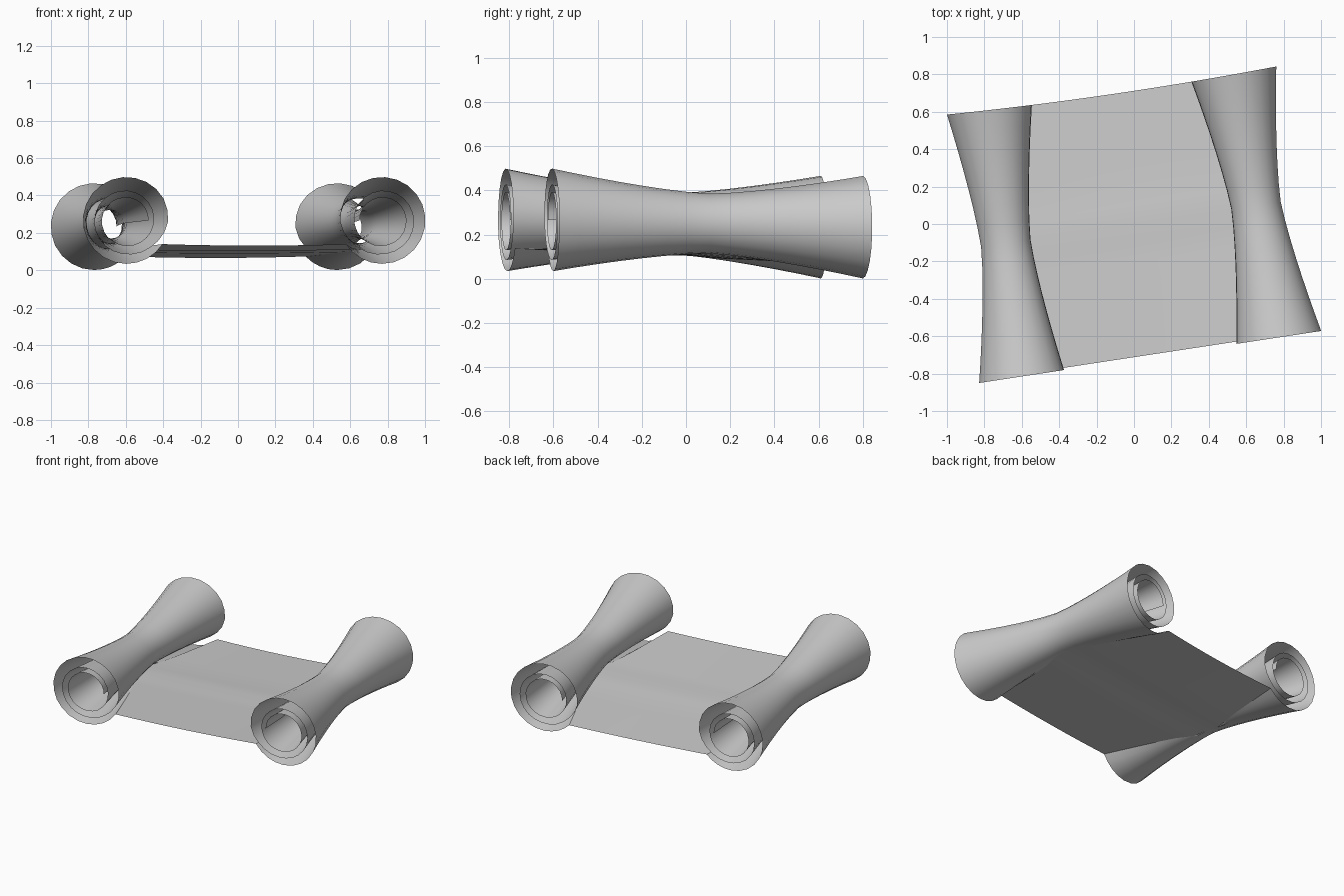
import bpy, math

if "Cube" in bpy.data.objects:
    bpy.data.objects.remove(bpy.data.objects["Cube"])

ROWS = 14      # stations from front (t=-1) to back (t=1)
STEPS = 66     # segments along each spiral
END_TURN = 2.75
TS = [-1 + 2 * i / ROWS for i in range(ROWS + 1)]


def grid_object(name, rows):
    """Skin a list of equal-length point rows with quads."""
    n = len(rows[0])
    verts = [p for row in rows for p in row]
    faces = [(i * n + j, i * n + j + 1, (i + 1) * n + j + 1, (i + 1) * n + j)
             for i in range(len(rows) - 1) for j in range(n - 1)]
    mesh = bpy.data.meshes.new(name)
    mesh.from_pydata(verts, [], faces)
    mesh.polygons.foreach_set("use_smooth", [True] * len(faces))
    obj = bpy.data.objects.new(name, mesh)
    bpy.context.collection.objects.link(obj)
    return obj


def axis(side, t):
    """Roll axis centre (x, z) and outer radius at station t."""
    x = 0.65 - 0.12 * t if side > 0 else -0.683 - 0.086 * t
    return x, 0.25 - 0.0165 * t, 0.135 + 0.097 * abs(t) ** 1.4


def sheet_z(t):
    return 0.107 - 0.033 * t


def place(x, z, t, wound=0.0):
    """Skewed ends; wound layers overhang the sheet a little at the front."""
    y = 0.712 * t + 0.152 * x + 0.025 * max(0, t) * x * x
    return (x, y - 0.012 * wound * max(0, -t), z)


def tightness(turn):
    """Relative spiral radius after a number of turns from the bottom."""
    keys = [(-1, 1), (0.65, 1), (0.76, 0.96), (0.87, 0.84), (1.0, 0.78),
            (1.25, 0.74), (2.0, 0.59), (3, 0.49)]
    for (a, fa), (b, fb) in zip(keys, keys[1:]):
        if turn <= b:
            return fa + (fb - fa) * (turn - a) / (b - a)
    return keys[-1][1]


def spiral(side, t):
    cx, cz, r = axis(side, t)
    start = math.asin(min(1, (cz - sheet_z(t)) / r)) / math.tau - 0.25
    # the lead-in takes the first steps so later rows stay aligned lengthwise
    lead = 4
    turns = [start * (1 - k / lead) for k in range(lead)]
    turns += [END_TURN * k / (STEPS - lead) for k in range(STEPS - lead + 1)]
    pts = []
    for turn in turns:
        a = turn * math.tau
        f = r * tightness(turn)
        pts.append(place(cx + side * f * math.sin(a), cz - f * math.cos(a), t,
                         min(1, 3 * (turn - start))))
    return pts


# rolled ends
left = [spiral(-1, t) for t in TS]
right = [spiral(1, t) for t in TS]
grid_object("left_roll", left)
grid_object("right_roll", right)

# open sheet between the rolls, sagging slightly
sheet = []
for t, a, b in zip(TS, left, right):
    row = []
    for k in range(9):
        u = k / 8
        x = a[0][0] + (b[0][0] - a[0][0]) * u
        z = a[0][2] + (b[0][2] - a[0][2]) * u - 0.032 * u * (1 - u)
        row.append(place(x, z, t))
    sheet.append(row)
grid_object("open_sheet", sheet)
